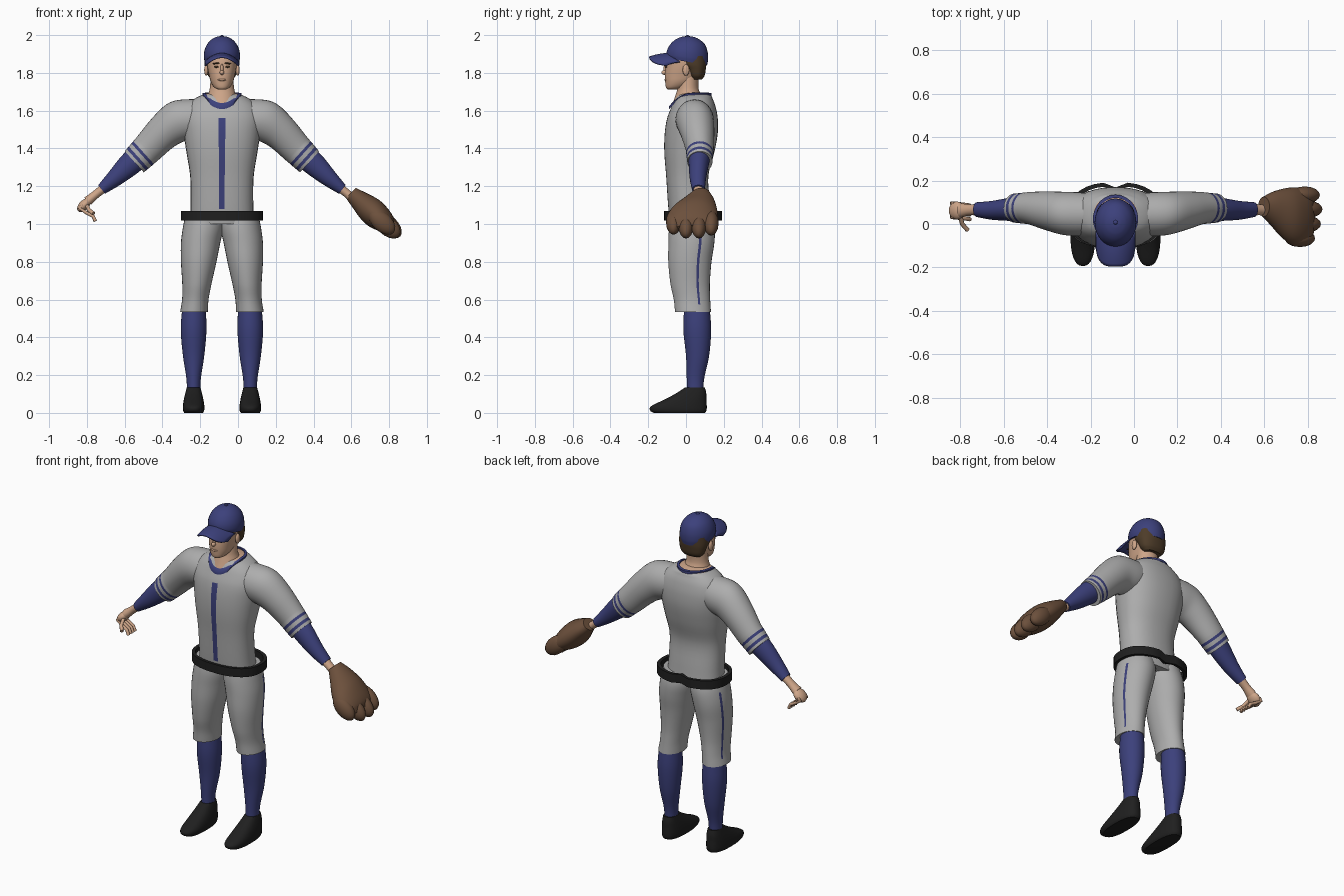
import bpy, bmesh, math
from mathutils import Vector

if "Cube" in bpy.data.objects:
    bpy.data.objects.remove(bpy.data.objects["Cube"])

CX = -0.085   # centre line of the body
COLOURS = {"grey": (0.42, 0.42, 0.42), "blue": (0.045, 0.052, 0.2), "skin": (0.62, 0.38, 0.25),
           "black": (0.014, 0.014, 0.014), "leather": (0.15, 0.08, 0.045), "hair": (0.075, 0.045, 0.022)}
MATS = {}
for n, c in COLOURS.items():
    MATS[n] = bpy.data.materials.new(n)
    MATS[n].diffuse_color = (*c, 1)
NAMES = list(COLOURS)

# ring angles, with narrow strips at the front (270) and outer side (22.5)
ANGLES = []
for i in range(32):
    a = i * 11.25
    ANGLES += [a - 3.5, a + 3.5] if a in (22.5, 270.0) else [a]


def finish(bm, name, angle=50):
    bmesh.ops.recalc_face_normals(bm, faces=bm.faces)
    me = bpy.data.meshes.new(name)
    bm.to_mesh(me)
    bm.free()
    for n in NAMES:
        me.materials.append(MATS[n])
    ob = bpy.data.objects.new(name, me)
    bpy.context.collection.objects.link(ob)
    bpy.ops.object.select_all(action='DESELECT')
    ob.select_set(True)
    bpy.context.view_layer.objects.active = ob
    bpy.ops.object.shade_smooth_by_angle(angle=math.radians(angle))
    return ob


def smooth_sections(secs, steps):
    """Hermite curve through sections (offset, z, radius, y front, y back, tilt)."""
    t = [0]
    for a, b in zip(secs, secs[1:]):
        t.append(t[-1] + max(1e-4, math.hypot(a[0] - b[0], a[1] - b[1])))
    n = len(secs)

    def tangent(i, k):
        lo, hi = max(0, i - 1), min(n - 1, i + 1)
        return (secs[hi][k] - secs[lo][k]) / (t[hi] - t[lo])
    out = []
    for i in range(n - 1):
        h = t[i + 1] - t[i]
        for j in range(steps):
            f = j / steps
            w = (2*f**3 - 3*f*f + 1, f**3 - 2*f*f + f, 3*f*f - 2*f**3, f**3 - f*f)
            out.append([w[0]*secs[i][k] + w[1]*h*tangent(i, k) + w[2]*secs[i+1][k]
                        + w[3]*h*tangent(i+1, k) for k in range(6)])
    return out + [list(secs[-1][:6])]


def loft(name, secs, mats, side=1, steps=5, power=2.0, paint=None, warp=None, caps=True, angle=50):
    """Skin of elliptical rings; mats is one colour or one per span."""
    secs = [tuple(s) + (0,) * (6 - len(s)) for s in secs]
    bm = bmesh.new()
    rings = []
    for off, z, r, y0, y1, tilt in smooth_sections(secs, steps):
        ct, st = math.cos(math.radians(tilt)), math.sin(math.radians(tilt))
        ring = []
        for a in ANGLES:
            c, s = math.cos(math.radians(a)), math.sin(math.radians(a))
            u = math.copysign(abs(c) ** (2 / power), c) * r
            v = math.copysign(abs(s) ** (2 / power), s) * (y1 - y0) / 2
            p = Vector((CX + side * (off + u * ct), (y0 + y1) / 2 + v, z + u * st))
            ring.append(bm.verts.new(warp(p) if warp else p))
        rings.append(ring)
    m = len(ANGLES)
    for i in range(len(rings) - 1):
        base = mats if isinstance(mats, str) else mats[i // steps]
        for k in range(m):
            f = bm.faces.new((rings[i][k], rings[i][(k+1) % m], rings[i+1][(k+1) % m], rings[i+1][k]))
            mid = (ANGLES[k] + ANGLES[(k + 1) % m]) / 2
            mat = paint(mid, f.calc_center_median()) if paint else None
            f.material_index = NAMES.index(mat or base)
    if caps:
        for ring, mat in ((rings[0], 0), (rings[-1], -1)):
            f = bm.faces.new(ring)
            f.material_index = NAMES.index(mats if isinstance(mats, str) else mats[mat])
    return finish(bm, name, angle)


def blob(name, loc, size, mat, tilt=0):
    """Ellipsoid, optionally tilted in the front plane."""
    bm = bmesh.new()
    bmesh.ops.create_uvsphere(bm, u_segments=16, v_segments=10, radius=1)
    for f in bm.faces:
        f.material_index = NAMES.index(mat)
    ob = finish(bm, name, 80)
    ob.location, ob.scale, ob.rotation_euler = loc, size, (0, math.radians(tilt), 0)


def tube(name, pts, r, mat):
    cu = bpy.data.curves.new(name, 'CURVE')
    cu.dimensions, cu.bevel_depth, cu.bevel_resolution, cu.use_fill_caps = '3D', r, 2, True
    sp = cu.splines.new('POLY')
    sp.points.add(len(pts) - 1)
    for p, q in zip(sp.points, pts):
        p.co = (*q, 1)
    cu.materials.append(MATS[mat])
    bpy.context.collection.objects.link(bpy.data.objects.new(name, cu))


# shirt with front button stripe
loft("shirt", [(0, 1.0, .17, -.085, .14), (0, 1.1, .166, -.095, .13), (0, 1.25, .168, -.105, .118),
               (0, 1.38, .188, -.115, .15), (0, 1.48, .203, -.113, .168), (0, 1.56, .21, -.1, .168),
               (0, 1.62, .19, -.077, .157), (0, 1.66, .15, -.058, .142), (0, 1.685, .10, -.04, .125),
               (0, 1.695, .06, -.02, .08)], ["grey"] * 8 + ["skin"], power=2.3,
     paint=lambda a, c: "blue" if abs(a - 270) < 1 and 1.07 < c.z < 1.56 else None)


# collar trim, dipping at the front
def dip(p):
    p.z -= .065 * (max(0, .03 - p.y) / .115) ** 2
    return p


loft("collar", [(0, 1.68, .09, -.075, .12), (0, 1.678, .104, -.089, .135), (0, 1.693, .104, -.089, .135),
                (0, 1.695, .09, -.075, .12), (0, 1.68, .09, -.075, .12)], "blue", steps=1, warp=dip, caps=False)


# belt standing off the waist, pinched at the back
def pinch(p):
    if p.y > 0:
        p.y -= .025 * math.exp(-((p.x - CX) / .03) ** 2)
    return p


loft("belt", [(0, 1.02, .198, -.1, .175), (0, 1.018, .218, -.116, .193), (0, 1.07, .218, -.116, .193),
              (0, 1.07, .198, -.1, .175), (0, 1.02, .198, -.1, .175)], "black", steps=1, power=2.4,
     warp=pinch, caps=False)

for s, tag in ((1, "left"), (-1, "right")):
    # trouser leg with side stripe
    loft(tag + "_trouser", [(.095, 1.05, .098, -.08, .135), (.1, .98, .107, -.09, .152), (.113, .9, .104, -.093, .15),
                            (.123, .8, .094, -.094, .135), (.133, .68, .077, -.082, .126),
                            (.141, .6, .07, -.065, .128), (.148, .535, .073, -.058, .132)], "grey", s,
         paint=lambda a, c: "blue" if abs(a - 22.5) < 1 and .57 < c.z < .98 else None)
    loft(tag + "_sock", [(.148, .56, .062, -.01, .125), (.15, .44, .068, -.014, .133), (.15, .3, .056, 0, .122),
                         (.15, .18, .038, .004, .096), (.15, .1, .035, .005, .09)], "blue", s)
    loft(tag + "_shoe", [(.15, 0, .05, -.172, .1), (.15, .012, .056, -.19, .108), (.15, .035, .057, -.186, .11),
                         (.15, .07, .052, -.115, .108), (.15, .105, .044, -.05, .107),
                         (.15, .135, .036, -.005, .1)], "black", s, steps=4, power=2.5)
    # short sleeve with two bands
    loft(tag + "_sleeve", [(.06, 1.565, .095, -.04, .13, 88), (.16, 1.555, .106, -.055, .145, 86),
                           (.24, 1.54, .11, -.05, .148, 72), (.31, 1.487, .096, -.03, .15, 55),
                           (.398, 1.395, .083, 0, .147, 48), (.415, 1.378, .081, .001, .145, 48),
                           (.426, 1.367, .08, .002, .144, 48), (.441, 1.352, .078, .004, .142, 48),
                           (.453, 1.34, .077, .005, .141, 48)],
         ["grey"] * 5 + ["blue", "grey", "blue"], s)
    loft(tag + "_sleeve_hem", [(.453, 1.34, .077, .005, .141, 48), (.464, 1.329, .075, .007, .14, 48)],
         "grey", s, steps=1)
    loft(tag + "_undersleeve", [(.44, 1.36, .066, .013, .13, 47), (.5, 1.305, .06, .015, .118, 46),
                                (.57, 1.24, .045, .02, .106, 48), (.637, 1.183, .029, .032, .1, 52)], "blue", s)
    loft(tag + "_wrist", [(.62, 1.195, .024, .038, .094, 52), (.67, 1.155, .022, .04, .09, 50),
                          (.71, 1.122, .026, .03, .095, 45)], "skin", s)
    blob(tag + "_ear", (CX + s * .083, .0, 1.815), (.011, .018, .03), "skin")
    blob(tag + "_eye", (CX + s * .03, -.106, 1.832), (.012, .005, .005), "hair")
    blob(tag + "_brow", (CX + s * .032, -.107, 1.85), (.019, .006, .004), "hair", s * 6)

# bare hand with curled fingers
blob("palm", (-.815, .062, 1.1), (.045, .042, .026), "skin", -45)
for i in range(4):
    y = .095 - .021 * i
    tube("finger", [(-.825, y, 1.1), (-.838, y, 1.083), (-.8, y - .004, 1.058), (-.768, y - .008, 1.042),
                    (-.755, y - .01, 1.015)], .0095, "skin")
tube("thumb", [(-.8, .04, 1.1), (-.79, .0, 1.075), (-.765, -.028, 1.055)], .0105, "skin")

# fielding glove
loft("glove", [(.682, 1.165, .037, .035, .125, 45), (.725, 1.128, .052, -.01, .148, 47),
               (.785, 1.075, .07, -.075, .165, 50), (.83, 1.035, .068, -.1, .168, 50),
               (.875, .998, .05, -.095, .16, 48), (.9, .975, .025, -.07, .14, 48)], "leather")
for y, x, z in ((.133, .785, 1.005), (.068, .797, .99), (.0, .79, .99), (-.066, .763, 1.01)):
    blob("glove_finger", (x, y, z), (.083, .04, .05), "leather", 42)

# neck and head
loft("neck", [(0, 1.635, .085, -.072, .09), (0, 1.675, .076, -.058, .082), (0, 1.72, .064, -.045, .066),
              (0, 1.8, .06, -.04, .07)], "skin")
loft("head", [(0, 1.712, .022, -.098, -.05), (0, 1.722, .04, -.106, -.01), (0, 1.75, .058, -.11, .04),
              (0, 1.785, .068, -.112, .075), (0, 1.83, .077, -.108, .09), (0, 1.87, .08, -.104, .095),
              (0, 1.92, .075, -.09, .09)], "skin", power=2.2)
blob("nose", (CX, -.112, 1.802), (.012, .019, .013), "skin")
blob("nose_bridge", (CX, -.106, 1.82), (.009, .014, .027), "skin")
blob("lips", (CX, -.108, 1.763), (.023, .007, .006), "skin")
loft("hair", [(0, 1.765, .055, .03, .085), (0, 1.785, .073, .015, .098), (0, 1.82, .083, -.005, .105),
              (0, 1.845, .088, -.03, .108), (0, 1.89, .088, -.05, .108)], "hair", power=2.3)


# cap crown, lower at the back
def lean(p):
    p.z -= .16 * p.y * max(0, (1.95 - p.z) / .09)
    return p


loft("cap_crown", [(0, 1.86, .092, -.1, .112), (0, 1.885, .096, -.104, .117), (0, 1.92, .092, -.098, .114),
                   (0, 1.955, .076, -.08, .097), (0, 1.98, .051, -.05, .066), (0, 1.992, .025, -.018, .036),
                   (0, 1.995, .004, .004, .013)], "blue", warp=lean)
blob("cap_button", (CX, .008, 1.994), (.01, .01, .006), "blue")

# curved cap brim
bm = bmesh.new()
grid = []
for j in range(9):
    row = []
    for i in range(21):
        u, v = i / 10 - 1, j / 8
        y0 = -.085 * math.sqrt(1 - min(1, u * u) * .85)
        y1 = -.105 - .09 * (1 - abs(u) ** 3.5) ** .6
        row.append(bm.verts.new((CX + u * .089, y0 + (y1 - y0) * v, 1.902 - .045 * u * u - .02 * v * v)))
    grid.append(row)
for j in range(8):
    for i in range(20):
        f = bm.faces.new((grid[j][i], grid[j][i+1], grid[j+1][i+1], grid[j+1][i]))
        f.material_index = NAMES.index("blue")
brim = finish(bm, "cap_brim")
mod = brim.modifiers.new("thickness", 'SOLIDIFY')
mod.thickness, mod.offset = .008, 0

for m in bpy.data.materials:
    if m.users and not m.is_grease_pencil:
        m.use_nodes = True
        m.node_tree.nodes["Principled BSDF"].inputs["Base Color"].default_value = m.diffuse_color
